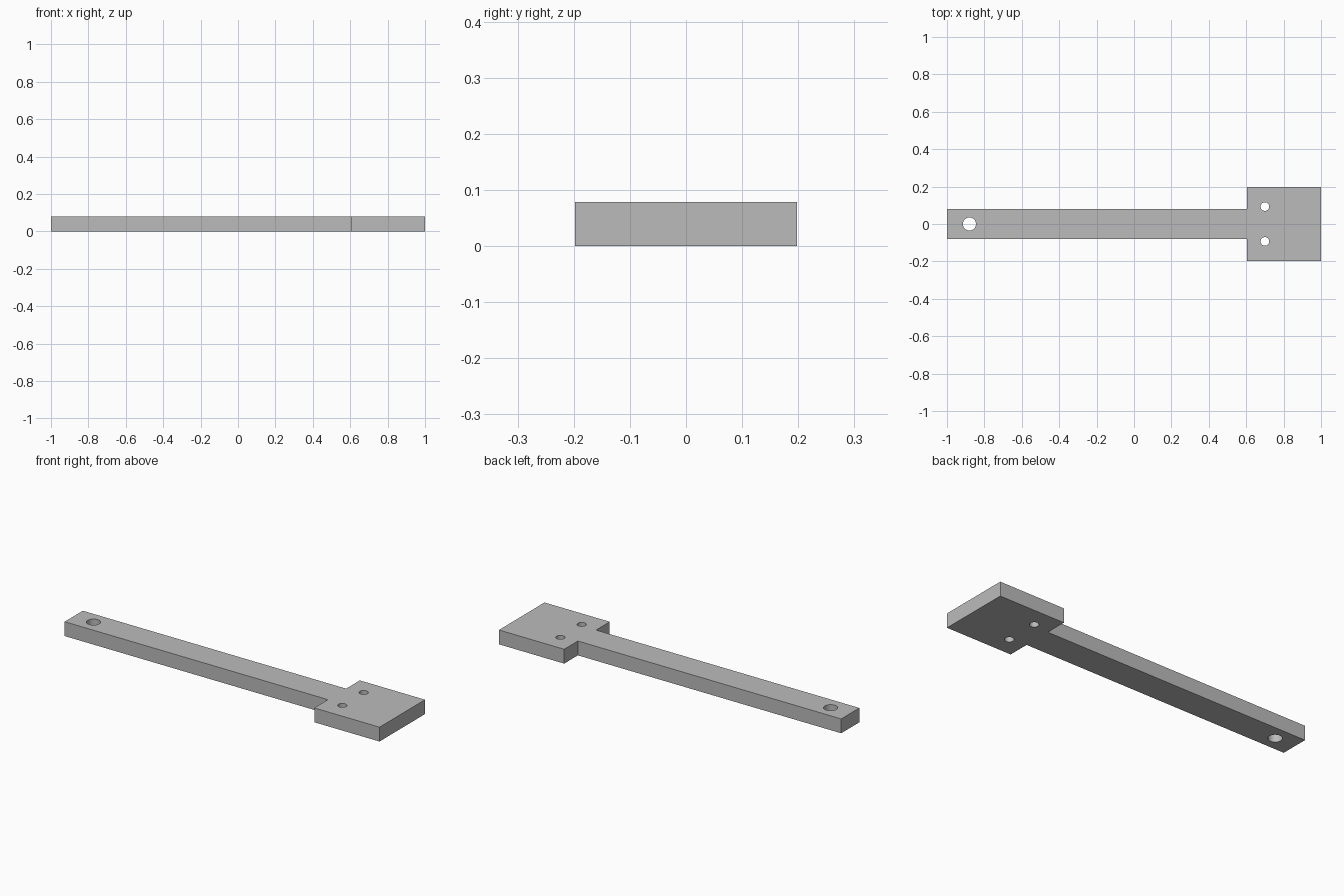
import bpy, bmesh

cube = bpy.data.objects.get("Cube")
if cube:
    bpy.data.objects.remove(cube)

THICK = 0.079

grey = bpy.data.materials.new("plain grey")
grey.use_nodes = True
colour = (0.5, 0.5, 0.5, 1)
grey.diffuse_color = colour
grey.node_tree.nodes["Principled BSDF"].inputs["Base Color"].default_value = colour


def plate(name, outline, height):
    """Extrude a flat outline upwards from z = 0."""
    bm = bmesh.new()
    face = bm.faces.new([bm.verts.new((x, y, 0)) for x, y in outline])
    top = bmesh.ops.extrude_face_region(bm, geom=[face])["geom"]
    verts = [v for v in top if isinstance(v, bmesh.types.BMVert)]
    bmesh.ops.translate(bm, verts=verts, vec=(0, 0, height))
    bmesh.ops.recalc_face_normals(bm, faces=bm.faces)
    mesh = bpy.data.meshes.new(name)
    bm.to_mesh(mesh)
    bm.free()
    mesh.materials.append(grey)
    obj = bpy.data.objects.new(name, mesh)
    bpy.context.collection.objects.link(obj)
    return obj


# Long arm and wide head as one flush plate, mirrored about y = 0
half = [(-1, -0.079), (0.603, -0.079), (0.603, -0.198), (1, -0.198)]
body = plate("arm_and_head", half + [(x, -y) for x, y in reversed(half)], THICK)

# Through holes: one at the arm's end, a pair in the head
holes = [("arm_hole", -0.88, 0, 0.035),
         ("head_hole_front", 0.70, -0.093, 0.023),
         ("head_hole_back", 0.70, 0.093, 0.023)]
cutters = []
for name, x, y, radius in holes:
    bpy.ops.mesh.primitive_cylinder_add(vertices=48, radius=radius, depth=THICK * 3,
                                        location=(x, y, THICK / 2))
    cutter = bpy.context.object
    cutter.name = name + "_cutter"
    cutter.data.materials.append(grey)
    mod = body.modifiers.new(name, "BOOLEAN")
    mod.operation = "DIFFERENCE"
    mod.solver = "EXACT"
    mod.object = cutter
    cutters.append(cutter)

# Apply the cuts, remove the cutters, and smooth the hole walls
bpy.ops.object.select_all(action="DESELECT")
bpy.context.view_layer.objects.active = body
body.select_set(True)
for mod in list(body.modifiers):
    bpy.ops.object.modifier_apply(modifier=mod.name)
for cutter in cutters:
    bpy.data.objects.remove(cutter)
bpy.ops.object.shade_smooth_by_angle()
